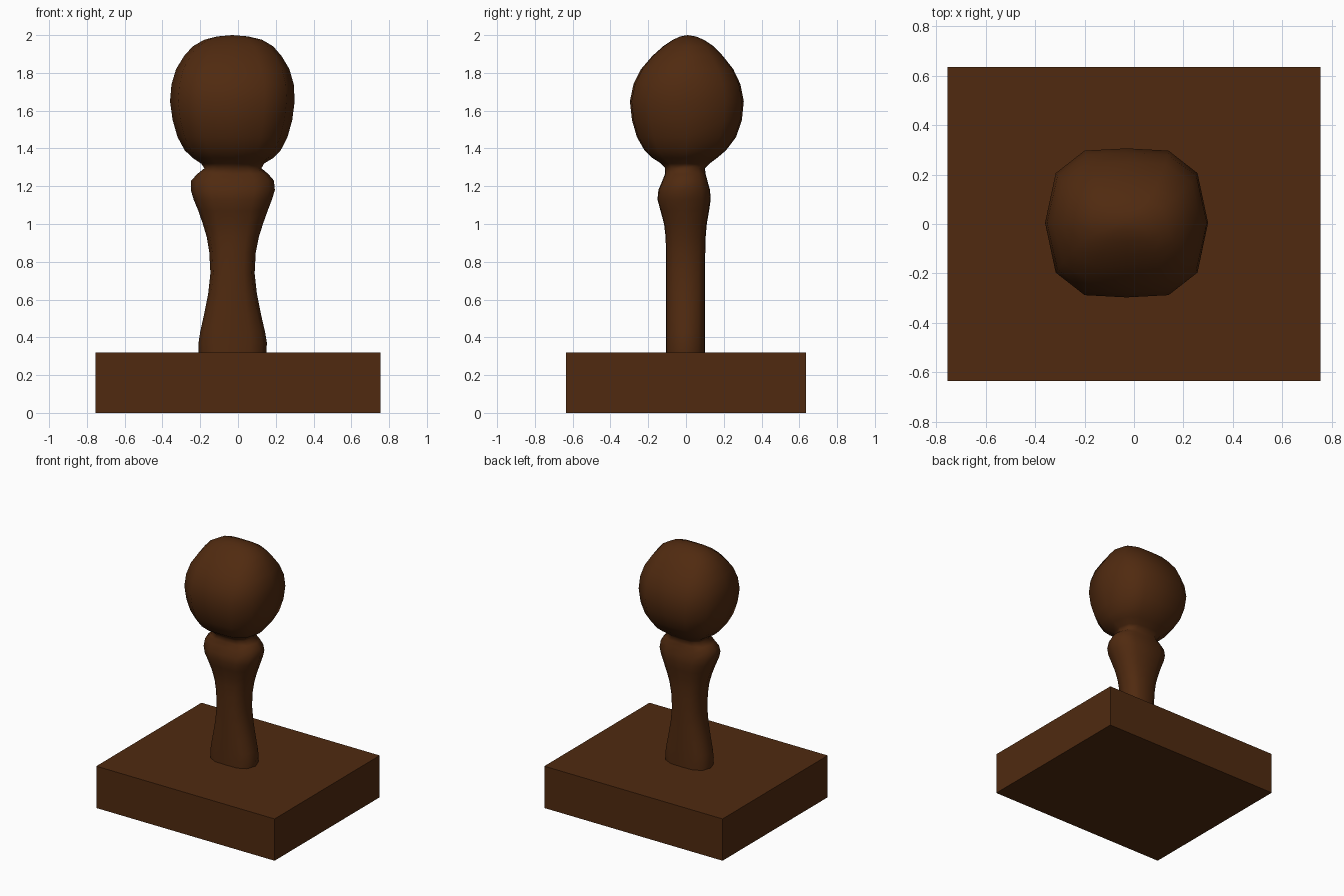
import bpy, bmesh

wood = bpy.data.materials.new("dark_wood")
wood.diffuse_color = (0.08, 0.023, 0.005, 1)


def make_object(name, bm):
    bmesh.ops.recalc_face_normals(bm, faces=bm.faces)
    mesh = bpy.data.meshes.new(name)
    bm.to_mesh(mesh)
    bm.free()
    mesh.materials.append(wood)
    obj = bpy.data.objects.new(name, mesh)
    bpy.context.collection.objects.link(obj)
    return obj


# Rectangular plinth
bm = bmesh.new()
bmesh.ops.create_cube(bm, size=1)
for v in bm.verts:
    v.co = (v.co.x * 1.51, v.co.y * 1.272, (v.co.z + 0.5) * 0.32)
make_object("base", bm)

# Twelve-sided, slightly square cross-section
quarter = [(1, 0), (0.87, 0.667), (0.515, 0.97)]
section = (quarter + [(0, 1)] + [(-x, y) for x, y in reversed(quarter)]
           + [(-x, -y) for x, y in quarter[1:]] + [(0, -1)]
           + [(x, -y) for x, y in reversed(quarter[1:])])

# Outline of handle and knob: z, left x, right x, front y, back y
rings = [
    (0.32, -0.208, 0.15, -0.105, 0.10),
    (0.37, -0.209, 0.153, -0.105, 0.10),
    (0.43, -0.20, 0.143, -0.105, 0.10),
    (0.52, -0.18, 0.122, -0.105, 0.10),
    (0.63, -0.158, 0.10, -0.105, 0.10),
    (0.74, -0.146, 0.088, -0.105, 0.10),
    (0.85, -0.152, 0.094, -0.106, 0.102),
    (0.93, -0.165, 0.11, -0.108, 0.104),
    (1.00, -0.186, 0.132, -0.116, 0.11),
    (1.07, -0.21, 0.157, -0.135, 0.122),
    (1.13, -0.235, 0.18, -0.151, 0.131),
    (1.18, -0.25, 0.195, -0.146, 0.127),
    (1.23, -0.248, 0.19, -0.125, 0.113),
    (1.265, -0.215, 0.16, -0.111, 0.104),
    (1.295, -0.178, 0.124, -0.11, 0.10),
    (1.32, -0.195, 0.138, -0.132, 0.125),
    (1.35, -0.24, 0.188, -0.178, 0.165),
    (1.39, -0.282, 0.226, -0.22, 0.212),
    (1.46, -0.32, 0.262, -0.26, 0.265),
    (1.55, -0.346, 0.287, -0.286, 0.296),
    (1.65, -0.36, 0.30, -0.297, 0.306),
    (1.74, -0.352, 0.295, -0.278, 0.288),
    (1.82, -0.328, 0.272, -0.238, 0.25),
    (1.89, -0.285, 0.23, -0.178, 0.195),
    (1.94, -0.24, 0.187, -0.122, 0.148),
    (1.975, -0.18, 0.128, -0.07, 0.095),
    (1.993, -0.11, 0.055, -0.03, 0.052),
]

# Handle and knob lofted as one smooth turned piece
bm = bmesh.new()
loops = []
for z, x0, x1, y0, y1 in rings:
    cx, cy, rx, ry = (x0 + x1) / 2, (y0 + y1) / 2, (x1 - x0) / 2, (y1 - y0) / 2
    loops.append([bm.verts.new((cx + rx * u, cy + ry * w, z)) for u, w in section])
n = len(section)
for a, b in zip(loops, loops[1:]):
    for i in range(n):
        j = (i + 1) % n
        bm.faces.new((a[i], a[j], b[j], b[i]))
tip = bm.verts.new((-0.03, 0.01, 2.0))
for i in range(n):
    bm.faces.new((loops[-1][i], loops[-1][(i + 1) % n], tip))
for f in bm.faces:
    f.smooth = True
make_object("handle_with_knob", bm)
